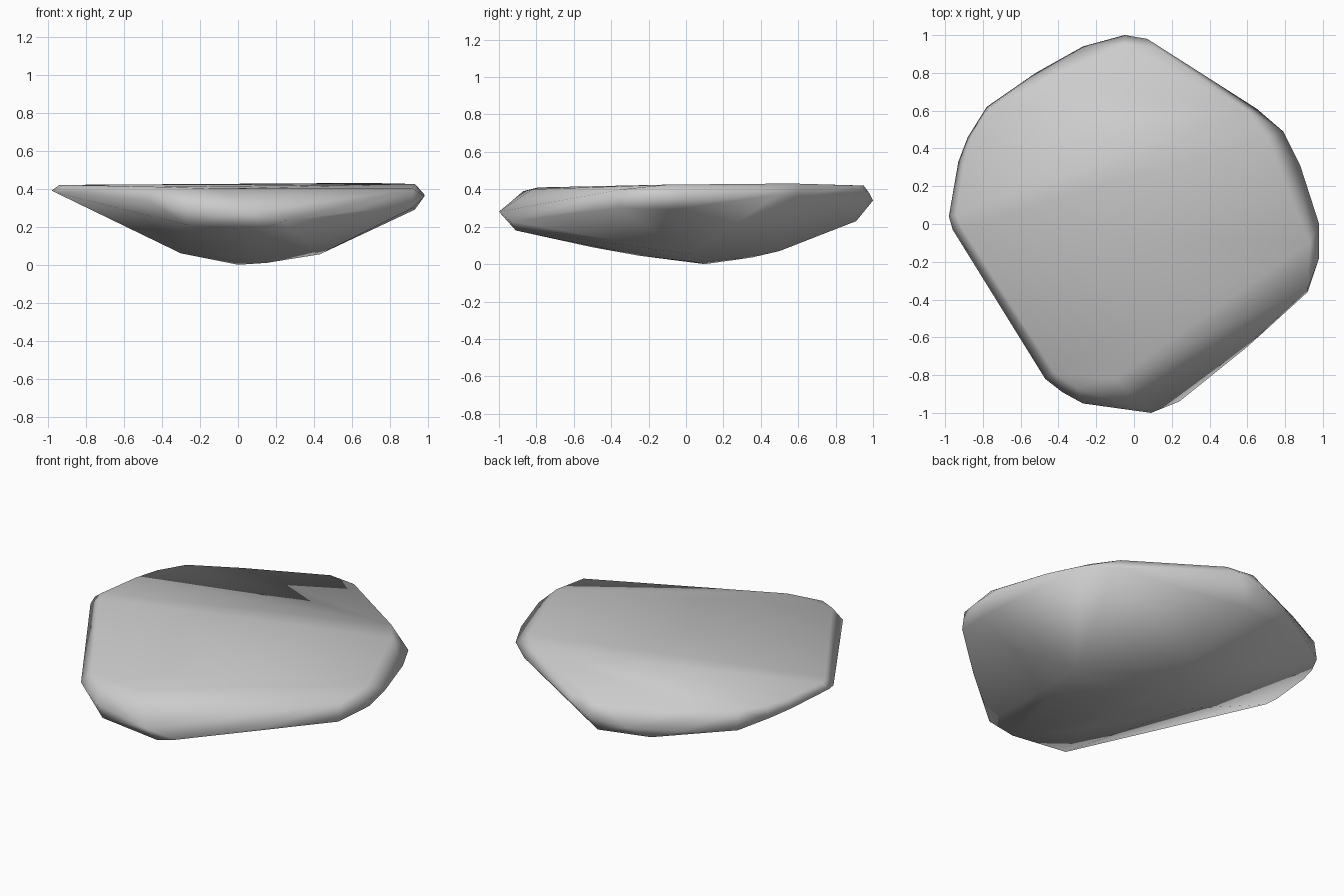
import bpy, bmesh

# Widest outline of the slab, with the height of the rim at each corner
rim = [(-.05, 1, .34), (.07, .98, .38), (.65, .61, .36), (.79, .49, .37), (.88, .31, .37),
       (.98, 0, .37), (.98, -.18, .36), (.92, -.36, .30), (.6, -.65, .28),
       (.24, -.94, .23), (.09, -1, .28), (-.27, -.95, .31), (-.38, -.89, .33),
       (-.47, -.82, .34), (-.96, -.03, .38), (-.98, .04, .39), (-.93, .33, .37),
       (-.88, .46, .35), (-.78, .62, .31), (-.52, .8, .30), (-.27, .94, .31)]

# Edge of the flat top; it is cut back at the front right by a sloping facet
top = [(-.05, .95, .42), (.12, .93, .42), (.6, .6, .43), (.7, .46, .43), (.78, .28, .425),
       (.93, -.1, .425), (.92, -.34, .40), (-.1, -.82, .40), (-.3, -.87, .39),
       (-.42, -.79, .41), (-.91, -.02, .42), (-.94, .05, .42), (-.9, .32, .42),
       (-.86, .46, .42), (-.77, .61, .42), (-.5, .75, .42), (-.25, .86, .42)]

# Shallow keel underneath
under = [(0, .1, 0), (.15, .05, .01), (.43, .02, .055), (-.3, .08, .06), (0, .35, .035),
         (0, .5, .07), (0, -.25, .045), (-.05, -.5, .09), (.1, -.91, .18),
         (-.27, -.9, .21), (-.37, .86, .25), (-.05, .91, .23), (.93, -.08, .29)]

# Stone slab as the hull around the three levels
bm = bmesh.new()
for p in rim + top + under:
    bm.verts.new(p)
bmesh.ops.convex_hull(bm, input=bm.verts[:])
bmesh.ops.delete(bm, geom=[v for v in bm.verts if not v.link_faces], context='VERTS')
bmesh.ops.recalc_face_normals(bm, faces=bm.faces[:])
for f in bm.faces:
    f.smooth = True
mesh = bpy.data.meshes.new("flat_rock")
bm.to_mesh(mesh)
bm.free()
rock = bpy.data.objects.new("flat_rock", mesh)
bpy.context.collection.objects.link(rock)
